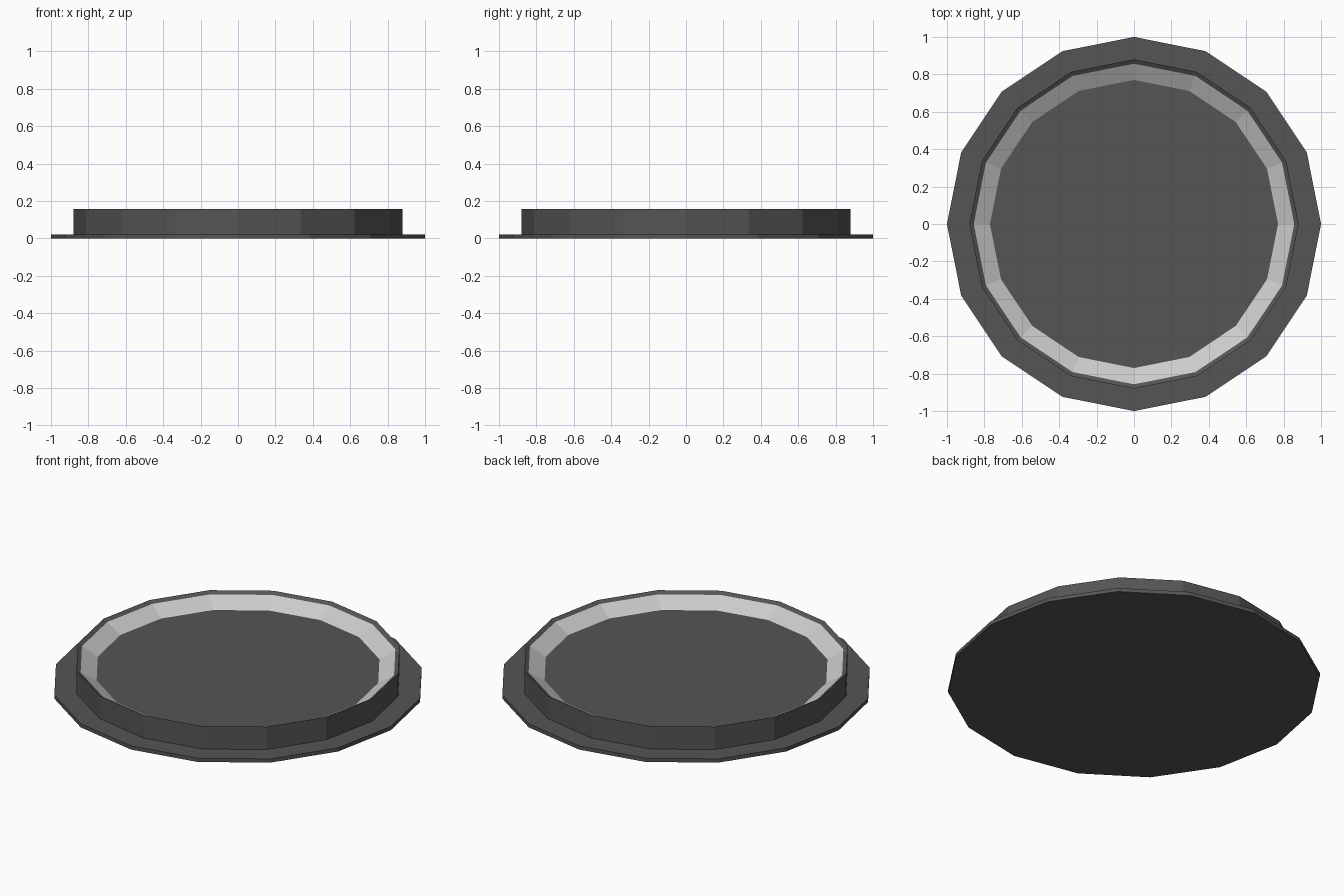
import bpy, bmesh
from math import cos, sin, tau

if "Cube" in bpy.data.objects:
    bpy.data.objects.remove(bpy.data.objects["Cube"])

SIDES = 16


def grey(name, v):
    m = bpy.data.materials.new(name)
    m.diffuse_color = (v, v, v, 1)
    m.use_nodes = True
    m.node_tree.nodes["Principled BSDF"].inputs["Base Color"].default_value = m.diffuse_color
    return m


dark = grey("dark_grey", 0.09)
light = grey("light_grey", 0.6)


def lathe(name, profile, mat, cap_start=False, cap_end=False):
    """Spin (radius, z) points, listed bottom-outside to top-inside, into flat facets."""
    bm = bmesh.new()
    rings = [[bm.verts.new((r * cos(tau * i / SIDES), r * sin(tau * i / SIDES), z))
              for i in range(SIDES)] for r, z in profile]
    for a, b in zip(rings, rings[1:]):
        for i in range(SIDES):
            j = (i + 1) % SIDES
            bm.faces.new((a[i], a[j], b[j], b[i]))
    if cap_start:
        bm.faces.new(rings[0][::-1])
    if cap_end:
        bm.faces.new(rings[-1])
    me = bpy.data.meshes.new(name)
    bm.to_mesh(me)
    bm.free()
    me.materials.append(mat)
    ob = bpy.data.objects.new(name, me)
    bpy.context.collection.objects.link(ob)
    return ob


# Thin flange with closed underside
lathe("base_flange", [(1.0, 0), (1.0, 0.022), (0.88, 0.022)], dark, cap_start=True)
# Upright rim with narrow inward-sloping lip
lathe("rim", [(0.88, 0.022), (0.88, 0.157), (0.857, 0.143)], dark)
# Light sloping band inside the rim
lathe("inner_band", [(0.857, 0.143), (0.77, 0.09)], light)
# Recessed floor
lathe("floor", [(0.77, 0.09)], dark, cap_end=True)
